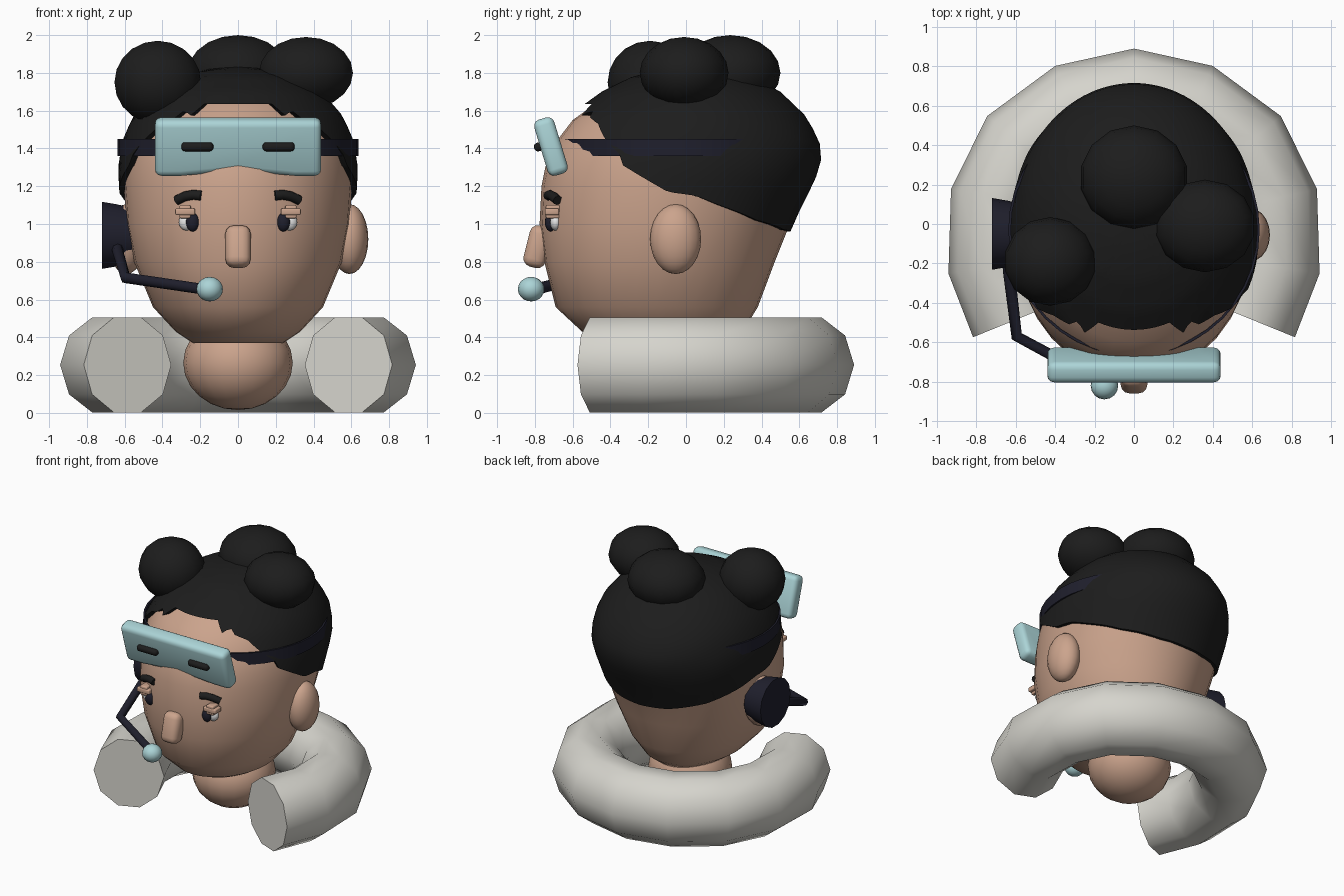
import bpy, bmesh
from math import sin, cos, pi, radians
from mathutils import Vector

cube = bpy.data.objects.get("Cube")
if cube:
    bpy.data.objects.remove(cube, do_unlink=True)


def material(name, color):
    m = bpy.data.materials.new(name)
    m.use_nodes = True
    m.diffuse_color = (*color, 1)
    m.node_tree.nodes["Principled BSDF"].inputs["Base Color"].default_value = (*color, 1)
    return m


SKIN = material("skin", (0.60, 0.37, 0.265))
HAIR = material("black hair", (0.012, 0.012, 0.012))
NAVY = material("dark navy", (0.014, 0.014, 0.026))
TEAL = material("pale teal", (0.41, 0.66, 0.68))
CLOTH = material("off white cloth", (0.67, 0.66, 0.61))
WHITE = material("eye white", (0.8, 0.8, 0.8))


def finish(ob, mat, angle=45):
    ob.data.materials.append(mat)
    bpy.ops.object.select_all(action='DESELECT')
    ob.select_set(True)
    bpy.context.view_layer.objects.active = ob
    bpy.ops.object.shade_smooth_by_angle(angle=radians(angle))
    return ob


def from_bmesh(name, bm, mat, angle=45):
    bmesh.ops.recalc_face_normals(bm, faces=bm.faces)
    me = bpy.data.meshes.new(name)
    bm.to_mesh(me)
    bm.free()
    ob = bpy.data.objects.new(name, me)
    bpy.context.collection.objects.link(ob)
    return finish(ob, mat, angle)


def loft(name, rings, mat, angle=45, caps=True):
    bm = bmesh.new()
    loops = [[bm.verts.new(p) for p in ring] for ring in rings]
    for lo, hi in zip(loops, loops[1:]):
        for i in range(len(lo)):
            j = (i + 1) % len(lo)
            bm.faces.new((lo[i], lo[j], hi[j], hi[i]))
    if caps:
        bm.faces.new(loops[0])
        bm.faces.new(loops[-1])
    return from_bmesh(name, bm, mat, angle)


def ball(name, loc, radii, mat, segs=14, rings=10):
    bm = bmesh.new()
    bmesh.ops.create_uvsphere(bm, u_segments=segs, v_segments=rings, radius=1)
    bmesh.ops.scale(bm, vec=radii, verts=bm.verts)
    ob = from_bmesh(name, bm, mat, 80)
    ob.location = loc
    return ob


def block(name, loc, size, mat, bevel, tilt=0):
    bm = bmesh.new()
    bmesh.ops.create_cube(bm, size=1)
    bmesh.ops.scale(bm, vec=size, verts=bm.verts)
    bmesh.ops.bevel(bm, geom=bm.edges[:], offset=bevel, segments=3, profile=0.5, affect='EDGES')
    ob = from_bmesh(name, bm, mat, 60)
    ob.location = loc
    ob.rotation_euler.x = tilt
    return ob


def rod(name, points, radius, mat):
    cu = bpy.data.curves.new(name, 'CURVE')
    cu.dimensions = '3D'
    cu.bevel_depth = radius
    cu.bevel_resolution = 2
    cu.use_fill_caps = True
    sp = cu.splines.new('POLY')
    sp.points.add(len(points) - 1)
    for p, co in zip(sp.points, points):
        p.co = (*co, 1)
    ob = bpy.data.objects.new(name, cu)
    bpy.context.collection.objects.link(ob)
    cu.materials.append(mat)
    return ob


def lerp_table(table, t):
    if t <= table[0][0]:
        return table[0][1:]
    for a, b in zip(table, table[1:]):
        if t <= b[0]:
            f = (t - a[0]) / (b[0] - a[0])
            return [p + (q - p) * f for p, q in zip(a[1:], b[1:])]
    return table[-1][1:]


# Head profile: height, half width, front y, back y
HEAD = [(0.37, 0.24, -0.42, 0.22), (0.43, 0.33, -0.55, 0.30), (0.56, 0.45, -0.69, 0.38),
        (0.8, 0.55, -0.75, 0.47), (1.0, 0.59, -0.775, 0.55), (1.2, 0.605, -0.765, 0.65),
        (1.3, 0.605, -0.745, 0.69), (1.42, 0.585, -0.70, 0.68), (1.55, 0.53, -0.60, 0.61),
        (1.68, 0.42, -0.42, 0.48), (1.76, 0.29, -0.26, 0.34), (1.80, 0.15, -0.11, 0.2),
        (1.815, 0.01, 0.03, 0.05)]


def head_point(a, z, grow=0.0, lift=0.0):
    w, front, back = lerp_table(HEAD, z - lift)
    mid, depth = (front + back) / 2, (back - front) / 2 + grow
    return ((w + grow) * sin(a), mid - depth * cos(a), z)


loft("head", [[head_point(2 * pi * i / 32, row[0]) for i in range(32)] for row in HEAD], SKIN)

# Hair cap with a hairline that varies by angle from the front
HAIRLINE = [(0, 1.635), (22, 1.635), (25, 1.59), (29, 1.56), (31, 1.62), (35, 1.57), (45, 1.53),
            (55, 1.44), (63, 1.37), (66, 1.31), (88, 1.17), (100, 1.15), (112, 1.10),
            (135, 1.02), (160, 0.97), (180, 0.96)]
N = 120
angles = [2 * pi * i / N for i in range(N)]
lines = [lerp_table(HAIRLINE, 180 - abs(180 - 360 * i / N))[0] for i in range(N)]
hair_rings = [[head_point(a, h, -0.02) for a, h in zip(angles, lines)]]
for k in range(15):
    t = sin(k / 14 * pi / 2)
    hair_rings.append([head_point(a, h + (1.835 - h) * t, 0.027 * (1 - t ** 8), 0.02)
                       for a, h in zip(angles, lines)])
loft("hair_cap", hair_rings, HAIR, 60)
ball("right_hair_bun", (-0.425, -0.19, 1.75), (0.235, 0.225, 0.22), HAIR)
ball("left_hair_bun", (0.36, -0.01, 1.80), (0.255, 0.235, 0.19), HAIR)
ball("back_hair_bun", (0, 0.235, 1.80), (0.275, 0.265, 0.20), HAIR)

# Neck and nose
ball("neck", (0, -0.05, 0.265), (0.29, 0.29, 0.25), SKIN, 20, 12)
block("nose", (0, -0.785, 0.88), (0.135, 0.12, 0.225), SKIN, 0.045, radians(-14))

# Paired face parts
for side, s in (("right", -1), ("left", 1)):
    ball(side + "_ear", (s * 0.59, -0.055, 0.92), (0.1, 0.135, 0.185), SKIN, 20, 12)
    ball(side + "_eye_white", (s * 0.27, -0.69, 1.01), (0.045, 0.03, 0.045), WHITE)
    ball(side + "_pupil", (s * 0.24, -0.717, 1.01), (0.036, 0.03, 0.05), NAVY)
    block(side + "_eyelid", (s * 0.28, -0.71, 1.065), (0.105, 0.075, 0.035), SKIN, 0.008)
    block(side + "_eyelid_fold", (s * 0.28, -0.705, 1.065), (0.06, 0.075, 0.07), SKIN, 0.008)
    rod(side + "_eyebrow", [(s * 0.325, -0.68, 1.125), (s * 0.28, -0.705, 1.147),
                            (s * 0.235, -0.72, 1.155), (s * 0.195, -0.73, 1.15)], 0.026, HAIR)

# Visor with a notched lower edge
TILT = radians(17)
CENTER = Vector((0, -0.715, 1.41))
bm = bmesh.new()
outline = [(-0.44, 0.155), (0.44, 0.155), (0.44, -0.155), (0.3, -0.155), (0, -0.125),
           (-0.3, -0.155), (-0.44, -0.155)]
face = bm.faces.new([bm.verts.new((x, -0.055, z)) for x, z in outline])
new = bmesh.ops.extrude_face_region(bm, geom=[face])["geom"]
bmesh.ops.translate(bm, vec=(0, 0.11, 0), verts=[v for v in new if isinstance(v, bmesh.types.BMVert)])
bmesh.ops.recalc_face_normals(bm, faces=bm.faces)
sharp = [e for e in bm.edges if e.calc_face_angle(0) > 0.6]
bmesh.ops.bevel(bm, geom=sharp, offset=0.035, segments=3, profile=0.5, affect='EDGES')
visor = from_bmesh("visor", bm, TEAL, 40)
visor.location = CENTER
visor.rotation_euler.x = TILT
for side, s in (("right", -1), ("left", 1)):
    block(side + "_visor_slot", (s * 0.215, -0.775, 1.41), (0.17, 0.06, 0.046), HAIR, 0.02, TILT)

# Strap around the head
strap = []
for r, z in ((0.625, 1.36), (0.638, 1.36), (0.638, 1.45), (0.625, 1.45), (0.625, 1.36)):
    strap.append([(r * cos(2 * pi * i / 40), -0.03 + r * sin(2 * pi * i / 40), z) for i in range(40)])
loft("visor_strap", strap, NAVY, 40, caps=False)

# Headset: ear cup, arm and microphone
cup = [[(x, -0.05 + r * cos(2 * pi * i / 14), 0.94 + r * sin(2 * pi * i / 14)) for i in range(14)]
       for x, r in ((-0.56, 0.15), (-0.64, 0.168), (-0.72, 0.182))]
loft("ear_cup", cup, NAVY)
rod("microphone_arm", [(-0.64, -0.16, 0.88), (-0.635, -0.24, 0.85), (-0.595, -0.57, 0.715),
                       (-0.15, -0.81, 0.65)], 0.03, NAVY)
ball("microphone", (-0.15, -0.82, 0.655), (0.07, 0.07, 0.065), TEAL, 16, 10)

# Neck pillow: open ring swept along a mirrored path
half = [(0.585, -0.48), (0.695, -0.21), (0.685, 0.12), (0.555, 0.385), (0.295, 0.575)]
path = [Vector(p) for p in half + [(0, 0.64)] + [(-x, y) for x, y in reversed(half)]]
tube = []
for i, p in enumerate(path):
    d = (path[min(i + 1, len(path) - 1)] - path[max(i - 1, 0)]).normalized()
    out = Vector((d.y, -d.x))
    tube.append([(p.x + out.x * 0.25 * cos(a), p.y + out.y * 0.25 * cos(a), 0.254 + 0.265 * sin(a))
                 for a in (2 * pi * k / 10 for k in range(10))])
loft("neck_pillow", tube, CLOTH, 50)
